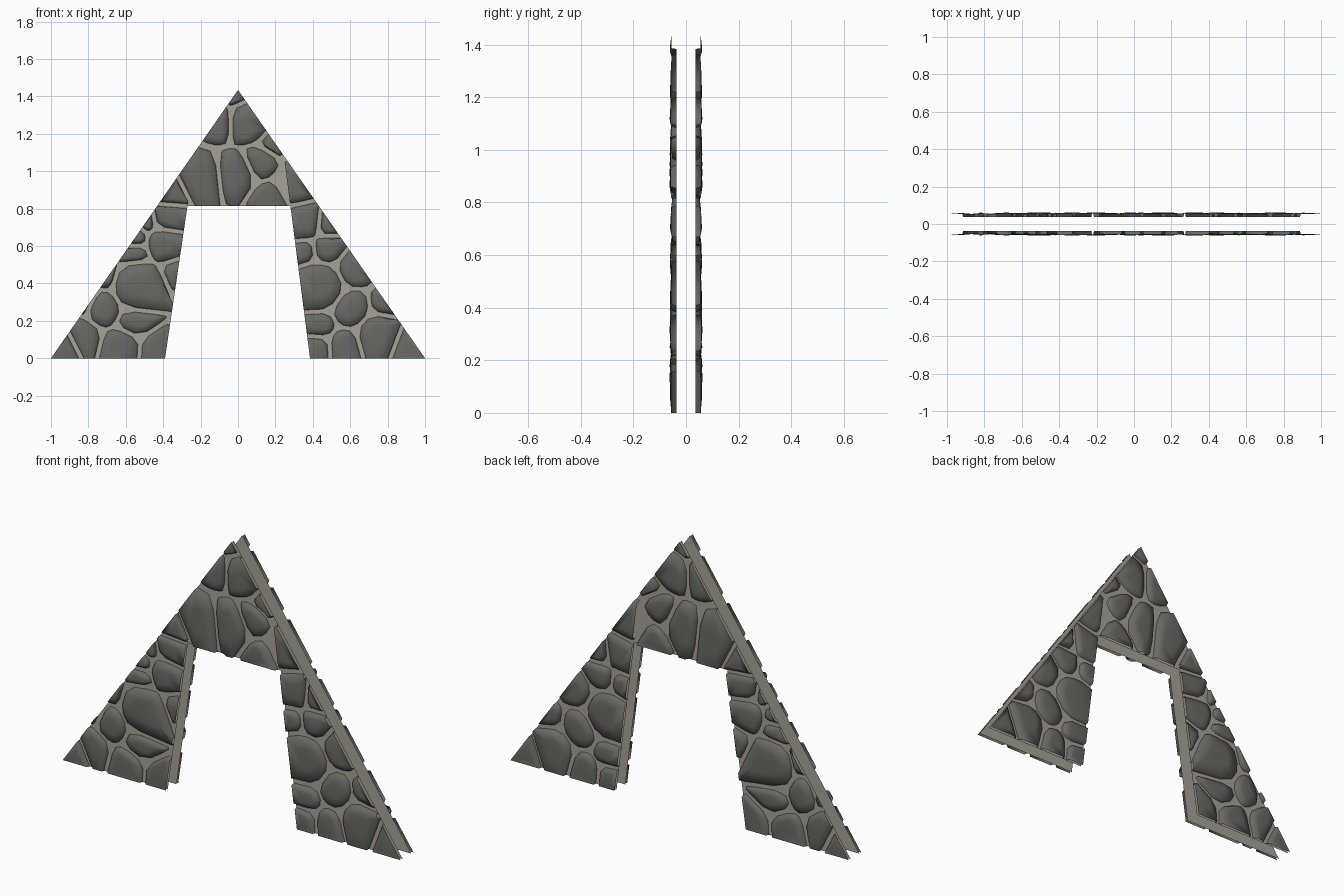
import bpy, bmesh, math, random
from mathutils import Vector

if "Cube" in bpy.data.objects:
    bpy.data.objects.remove(bpy.data.objects["Cube"])

random.seed(4)
APEX, LINTEL = 1.435, 0.815
SHEET_Y = 0.037          # mortar sheet distance from the middle plane
GAP = 0.012              # half the joint width between stones


def material(name, rgb):
    m = bpy.data.materials.new(name)
    m.diffuse_color = (*rgb, 1)
    m.use_nodes = True
    m.node_tree.nodes["Principled BSDF"].inputs["Base Color"].default_value = m.diffuse_color
    return m


STONE = material("dark_stone", (0.14, 0.14, 0.13))
MORTAR = material("pale_mortar", (0.38, 0.36, 0.31))


def line(a, b):
    """Half-plane on the left of a->b, as (outward normal, offset)."""
    a, b = Vector(a), Vector(b)
    d = (b - a).normalized()
    n = Vector((d.y, -d.x))
    return n, n.dot(a)


# gable outline and doorway edges
OUTER = [line((-1, 0), (1, 0)), line((1, 0), (0, APEX)), line((0, APEX), (-1, 0))]
LEFT_JAMB = line((-0.39, 0), (-0.27, LINTEL))
RIGHT_JAMB = line((0.28, LINTEL), (0.385, 0))
HEAD = line((-1, LINTEL), (1, LINTEL))

# stones as (x, z, radius) in hundredths
LEFT = [(-93, 6, 8), (-83, 11, 8), (-62, 6, 10), (-45, 5, 8), (-55, 20, 9),
        (-71, 27, 9), (-80, 31, 5), (-53, 38, 14), (-70, 43, 6), (-55, 55, 6),
        (-39, 61, 9), (-55, 64, 5), (-37, 75, 8), (-34, 46, 5), (-48, 73, 4),
        (-36, 88, 7)]
TOP = [(-20, 96, 10), (-1, 98, 9), (17, 86, 7), (12, 104, 7), (-11, 127, 7),
       (6, 127, 10), (0, 140, 4), (19, 115, 4)]
RIGHT = [(31, 94, 9), (36, 72, 8), (47, 71, 5), (37, 57, 5), (47, 58, 7),
         (43, 38, 13), (61, 47, 7), (60, 26, 9), (78, 29, 5), (44, 18, 7),
         (57, 7, 8), (43, 6, 6), (75, 12, 11), (91, 6, 8)]
ALL = LEFT + TOP + RIGHT


def clip(poly, n, d):
    out = []
    for i, p in enumerate(poly):
        q = poly[(i + 1) % len(poly)]
        a, b = n.dot(p) - d, n.dot(q) - d
        if a <= 0:
            out.append(p)
        if a * b < 0:
            out.append(p.lerp(q, a / (a - b)))
    return out


def stone_cell(s, bounds):
    """Weighted Voronoi cell of one stone, cut to the wall outline."""
    c, r = Vector(s[:2]) / 100, s[2] / 100
    poly = [c + 1.9 * r * Vector((math.cos(t * math.pi / 6), math.sin(t * math.pi / 6)))
            for t in range(12)]
    for o in ALL:
        if o is s:
            continue
        k, q = Vector(o[:2]) / 100, o[2] / 100
        n = k - c
        dist = n.length
        n.normalize()
        reach = (dist * dist + r * r - q * q) / (2 * dist)
        poly = clip(poly, n, n.dot(c) + reach - GAP)
    for n, d in bounds:
        poly = clip(poly, n, d)
    # drop near-duplicate corners
    return [p for i, p in enumerate(poly) if (p - poly[i - 1]).length > 0.002]


def touching(p, bounds):
    return [n for n, d in bounds if abs(n.dot(p) - d) < 1e-4]


def soften(poly, bounds):
    """Round the corners that are not on the wall outline."""
    out = []
    for i, p in enumerate(poly):
        if touching(p, bounds):
            out.append(p)
        else:
            out += [p.lerp(poly[i - 1], 0.25), p.lerp(poly[(i + 1) % len(poly)], 0.25)]
    return out


def add_stone(bm, s, bounds):
    poly = stone_cell(s, bounds)
    if len(poly) < 3:
        return
    poly = soften(poly, bounds)
    mid = sum(poly, Vector((0, 0))) / len(poly)
    shoulder = []
    for p in poly:
        move = (mid - p).normalized() * 0.008
        on = touching(p, bounds)
        for n in on:
            move -= n * n.dot(move)
        shoulder.append(p if len(on) > 1 else p + move)
    top = random.uniform(0.051, 0.057)
    rings = [(poly, SHEET_Y), (shoulder, top),
             ([p.lerp(mid, 0.5) for p in shoulder], top + 0.004)]
    rows = [[bm.verts.new((p.x, -y, p.y)) for p in ring] for ring, y in rings]
    centre = bm.verts.new((mid.x, -top - 0.006, mid.y))
    for i in range(len(poly)):
        j = (i + 1) % len(poly)
        edge = set(map(tuple, touching(poly[i], bounds))) & set(map(tuple, touching(poly[j], bounds)))
        for k in range(2):
            # cut ends along the outline stay open
            if k == 0 and edge:
                continue
            bm.faces.new((rows[k][i], rows[k][j], rows[k + 1][j], rows[k + 1][i]))
        bm.faces.new((rows[2][i], rows[2][j], centre))


def finish(name, bm, mat, smooth):
    me = bpy.data.meshes.new(name)
    bm.to_mesh(me)
    bm.free()
    me.materials.append(mat)
    for f in me.polygons:
        f.use_smooth = smooth
    ob = bpy.data.objects.new(name, me)
    bpy.context.collection.objects.link(ob)
    # the back skin mirrors the front one
    mod = ob.modifiers.new("back_skin", 'MIRROR')
    mod.use_axis = (False, True, False)
    mod.use_mirror_merge = False


# stones of both legs and the gable
for name, stones, cut in (("left_leg_stones", LEFT, LEFT_JAMB),
                          ("gable_stones", TOP, HEAD),
                          ("right_leg_stones", RIGHT, RIGHT_JAMB)):
    bm = bmesh.new()
    for s in stones:
        # each stone is cut by its own doorway edge
        add_stone(bm, s, OUTER + [cut])
    finish(name, bm, STONE, True)

# mortar sheet
bm = bmesh.new()
outline = [(-1, 0), (-0.39, 0), (-0.27, LINTEL), (0.28, LINTEL), (0.385, 0), (1, 0), (0, APEX)]
bm.faces.new([bm.verts.new((x, -SHEET_Y, z)) for x, z in outline])
finish("mortar_sheet", bm, MORTAR, False)
